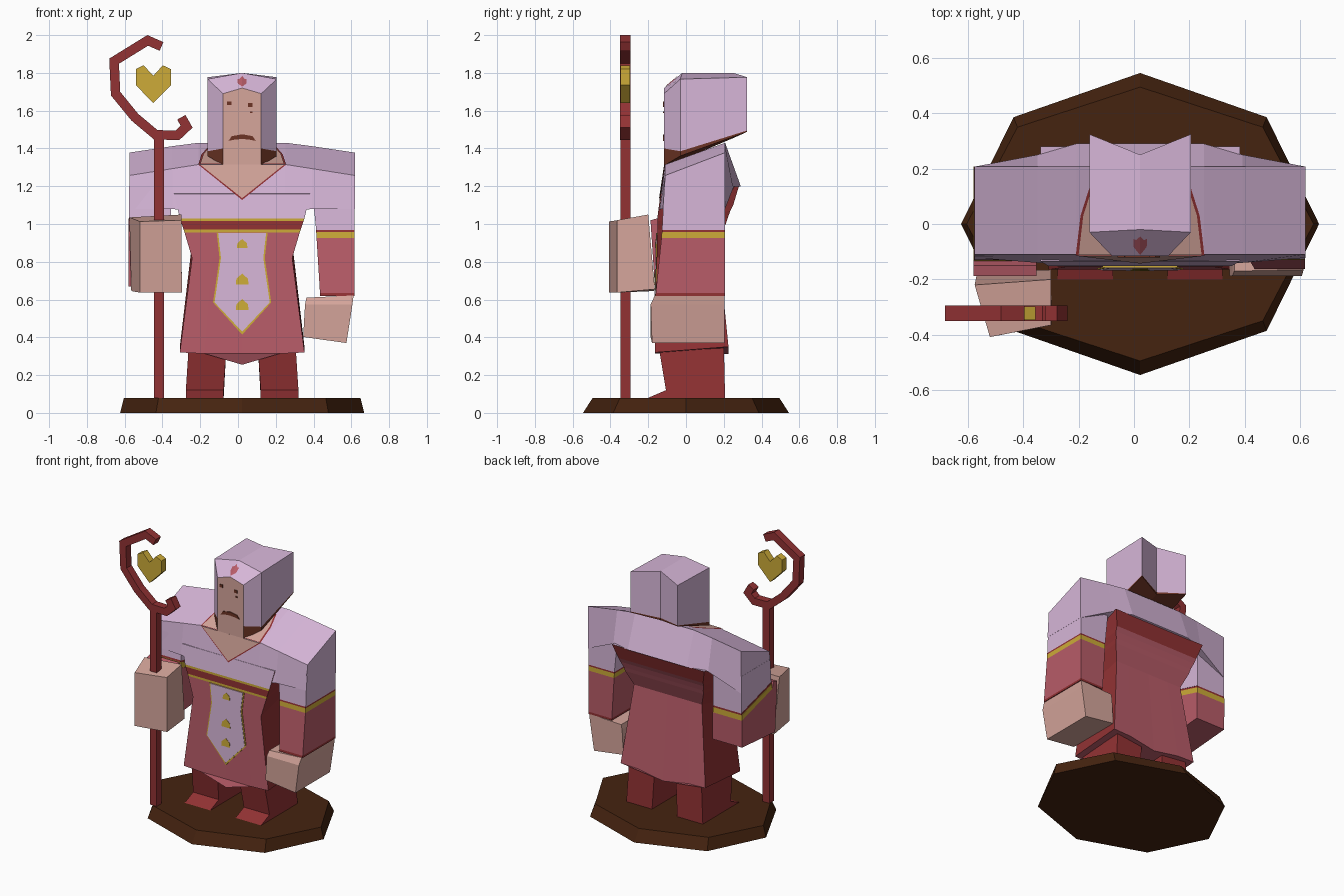
import bpy, bmesh, math
from mathutils import Vector

if "Cube" in bpy.data.objects:
    bpy.data.objects.remove(bpy.data.objects["Cube"])

C = 0.022  # symmetry plane of the figure


def material(name, r, g, b):
    m = bpy.data.materials.new(name)
    m.diffuse_color = (r, g, b, 1)
    m.use_nodes = True
    m.node_tree.nodes["Principled BSDF"].inputs["Base Color"].default_value = m.diffuse_color
    return m


LILAC = material("lilac_cloth", .68, .47, .69)
PINK = material("rose_cloth", .48, .107, .14)
RED = material("dark_red", .29, .032, .034)
GOLD = material("gold", .61, .41, .04)
SKIN = material("skin", .67, .38, .33)
HAIR = material("hair_brown", .15, .034, .018)
WOOD = material("base_brown", .06, .017, .005)


def mesh(name, verts, faces, mats, idx=None):
    """Object from verts and faces, with an optional material index per face."""
    bm = bmesh.new()
    vs = [bm.verts.new(v) for v in verts]
    for i, f in enumerate(faces):
        face = bm.faces.new([vs[k] for k in f])
        face.material_index = idx[i] if idx else 0
    bmesh.ops.recalc_face_normals(bm, faces=bm.faces)
    me = bpy.data.meshes.new(name)
    bm.to_mesh(me)
    bm.free()
    for m in mats:
        me.materials.append(m)
    ob = bpy.data.objects.new(name, me)
    bpy.context.collection.objects.link(ob)
    return ob


def loft(name, rows, mats, rule=lambda r, c: 0):
    """Skin equal rings of points, capped; rule(row, column) picks the colour."""
    n = len(rows[0])
    verts = [p for row in rows for p in row]
    faces, idx = [], []
    for r in range(len(rows) - 1):
        for c in range(n):
            d = (c + 1) % n
            faces.append((r * n + c, r * n + d, r * n + n + d, r * n + n + c))
            idx.append(rule(r, c))
    faces += [tuple(range(n)), tuple(range(len(verts) - n, len(verts)))]
    idx += [rule(0, 0), rule(len(rows) - 2, 0)]
    return mesh(name, verts, faces, mats, idx)


def prism(name, pts, axis, lo, hi, mat):
    """Extrude a 2D outline along x (outline in yz) or y (outline in xz)."""
    put = (lambda t, u, v: (t, u, v)) if axis == 'x' else (lambda t, u, v: (u, t, v))
    return loft(name, [[put(t, *p) for p in pts] for t in (lo, hi)], [mat])


def plate(name, pts, y, mat):
    """Flat painted detail facing the front; y is a function of z."""
    vs = [(x, y(z), z) for x, z in pts] + [(x, y(z) + .006, z) for x, z in pts]
    n = len(pts)
    return loft(name, [vs[:n], vs[n:]], [mat])


def rect(x0, x1, y0, y1, z):
    return [(x0, y0, z), (x1, y0, z), (x1, y1, z), (x0, y1, z)]


# Octagonal base
loft("base", [[(C + rx * math.cos(k * math.pi / 4), ry * math.sin(k * math.pi / 4), z)
               for k in range(8)] for rx, ry, z in ((.646, .545, 0), (.626, .494, .08))], [WOOD])

# Legs with toes
for s, side in ((-1, "right"), (1, "left")):
    rows = []
    for o in (.09, .29):
        rows.append([(C + s * (o + .008), -.2, .08), (C + s * (o + .008), -.106, .12),
                     (C + s * (o - .008), -.148, .37), (C + s * (o - .008), .2, .37),
                     (C + s * (o + .008), .207, .08)])
    loft(side + "_leg", rows, [RED])

# Robe: front height, back height, half width, front y, back y, hem dip
rows = []
for zf, zb, w, yf, yb, dip in (
        (.32, .35, .33, -.165, .225, .065), (.82, .90, .265, -.155, .17, 0),
        (.955, 1.0, .305, -.152, .21, 0), (.97, 1.03, .31, -.152, .22, 0),
        (1.015, 1.07, .325, -.152, .235, 0), (1.03, 1.10, .33, -.152, .25, 0),
        (1.16, 1.2, .36, -.135, .28, 0)):
    f = [(-1, 0), (-.6, .1), (0, 1), (.6, .1), (1, 0)]
    rows.append([(C + k * w, yf, zf - d * dip) for k, d in f] +
                [(C - k * w, yb, zb - d * dip * .6) for k, d in f])


def robe_colour(r, c):
    if c in (4, 9):
        return 1
    return (0, 0, 2, 1, 2, 3)[r] if c < 4 else (0, 0, 0, 0, 0, 1)[r]


loft("robe", rows, [PINK, RED, GOLD, LILAC], robe_colour)

# Shoulder cape: offset x, front bottom, front top, back top, back bottom (y, z)
half = [(.597, (-.122, 1.08), (-.11, 1.257), (.207, 1.378), (.207, 1.08)),
        (.37, (-.14, 1.08), (-.11, 1.293), (.207, 1.412), (.25, 1.19)),
        (.23, (-.148, 1.06), (-.11, 1.315), (.207, 1.43), (.29, 1.2))]
stations = [(-h[0],) + h[1:] for h in half] + half[::-1]
loft("shoulder_cape", [[(C + s[0], *p) for p in s[1:]] for s in stations], [LILAC])

# Hanging left arm, colour changing down the sleeve
arm = [(1.2, .39, -.115), (.967, .414, -.127), (.957, .414, -.128), (.925, .416, -.13),
       (.635, .434, -.16), (.62, .435, -.162)]
loft("left_arm", [rect(xi, .617, yf, .207, z) for z, xi, yf in arm],
     [LILAC, RED, GOLD, PINK], lambda r, c: (0, 1, 2, 3, 1)[r])
loft("left_hand", [
    [(.362, -.17, .61), (.612, -.165, .622), (.612, .205, .622), (.362, .205, .61)],
    [(.355, -.187, .575), (.606, -.187, .575), (.606, .205, .575), (.355, .205, .575)],
    [(.345, -.187, .402), (.574, -.18, .37), (.574, .205, .37), (.345, .205, .402)]], [SKIN])

# Bent right arm reaching forward to the staff
prism("right_upper_arm", [(-.115, 1.2), (.207, 1.2), (.207, .94), (-.128, 1.035)],
      'x', -.576, -.355, LILAC)
prism("right_arm_trim", [(-.128, 1.035), (.207, .94), (.207, .928), (-.13, 1.023)],
      'x', -.578, -.357, RED)
prism("right_arm_band", [(-.13, 1.023), (.207, .928), (.207, .89), (-.133, .985)],
      'x', -.58, -.355, GOLD)
prism("right_sleeve", [(-.133, .985), (.207, .89), (.205, .70), (-.165, .67), (-.188, 1.02),
                       (-.15, 1.03)], 'x', -.58, -.352, PINK)
loft("right_hand", [
    [(-.565, -.17, .645), (-.52, -.408, .637), (-.297, -.365, .637), (-.30, -.165, .655)],
    [(-.575, -.22, 1.035), (-.52, -.408, 1.013), (-.30, -.365, 1.02), (-.30, -.20, 1.05)]], [SKIN])

# Head: hood with pointed brow, open face and brown hair at the bottom
cols = [(0, -.116, 1.30, 1.40, 1.72), (.101, -.116, 1.31, 1.40, 1.69),
        (.183, -.03, 1.36, 1.385, 1.767), (.183, .324, 1.488, 1.495, 1.777),
        (0, .25, 1.455, 1.47, 1.80), (-.183, .324, 1.488, 1.495, 1.777),
        (-.183, -.03, 1.36, 1.385, 1.767), (-.101, -.116, 1.31, 1.40, 1.69)]
verts = [(C + c[0], c[1], c[k]) for k in (2, 3, 4) for c in cols] + [(C, -.02, 1.80)]
faces, idx = [], []
for r in range(2):
    for c in range(8):
        d = (c + 1) % 8
        faces.append((r * 8 + c, r * 8 + d, r * 8 + 8 + d, r * 8 + 8 + c))
        idx.append(1 if c in (0, 7) else (2 if r == 0 else 0))
faces += [(16, 17, 18, 24), (16, 24, 22, 23), (24, 18, 19, 20), (24, 20, 21, 22),
          (0, 4, 3, 2, 1), (0, 7, 6, 5, 4)]
idx += [0, 0, 0, 0, 2, 2]
mesh("head", verts, faces, [LILAC, SKIN, HAIR], idx)

# Face details
face_y = lambda z: -.121
for name, x, z, s in (("right_eye", -.047, 1.64, .012), ("left_eye", .066, 1.63, .012),
                      ("cheek_mark", .07, 1.592, .006)):
    plate(name, [(x - s, z - s * .8), (x + s, z - s * .8), (x + s, z + s * .8),
                 (x - s, z + s * .8)], face_y, HAIR)
m = [(0, 1.475), (.055, 1.465), (.072, 1.44), (.038, 1.447), (0, 1.45)]
plate("moustache", [(C + x, z) for x, z in m] + [(C - x, z) for x, z in m[3:0:-1]], face_y, HAIR)

# Rose emblem on the sloped brow of the hood
h = [(0, -.112), (.022, -.085), (.034, -.05), (.014, -.058), (0, -.045)]
brow = [(x, y, 1.724 + .833 * (y + .116) - .3 * x) for x, y in h]
mesh("hood_emblem", [(C + x, y, z) for x, y, z in brow] + [(C - x, y, z) for x, y, z in brow],
     [(0, 1, 2, 3, 4), (9, 8, 7, 6, 5)], [PINK])

# Open collar: skin with a red edge, on the chest and on top of the shoulders
for name, g, e, mat in (("collar_edge", .01, .003, RED), ("collar_skin", 0, .006, SKIN)):
    plate(name, [(C - .222 - g, 1.314), (C + .222 + g, 1.314), (C, 1.137 - g)],
          lambda z, e=e: -.11 - .149 * (1.315 - z) - e, mat)
    top = [(-.222 - g, -.112), (.222 + g, -.112), (.205 + g, .03), (.17 + g, .14),
           (-.17 - g, .14), (-.205 - g, .03)]
    mesh(name + "_top", [(C + x, y, 1.315 + .3628 * (y + .11) + e) for x, y in top],
         [tuple(range(6))], [mat])

# Hanging lilac panel with gold rim and gold studs
panel = [(.127, .953), (.112, .82), (.146, .585), (0, .43)]
for name, g, e, mat in (("panel_rim", .008, .004, GOLD), ("front_panel", 0, .007, LILAC)):
    pts = [(x + g if x else 0, z if x else z - 2 * g) for x, z in panel]
    plate(name, [(C + x, z) for x, z in pts] + [(C - x, z) for x, z in pts[2::-1]],
          lambda z, e=e: -.155 - .02 * (.82 - z) - e, mat)
for i, (z, s) in enumerate(((.89, .028), (.70, .034), (.565, .034))):
    plate("panel_stud_%d" % i, [(C + s * a, z + s * b) for a, b in
          ((-1, -.6), (1, -.6), (.9, .3), (0, 1.1), (-.9, .3))],
          lambda z: -.155 - .02 * (.82 - z) - .0095, GOLD)

# Staff: square rod, and a crook swept as a mitred square bar
loft("staff_rod", [rect(-.445, -.391, -.347, -.295, z) for z in (.08, 1.47)], [RED])
path = [Vector(p) for p in ((-.30, 1.565), (-.272, 1.515), (-.32, 1.47), (-.435, 1.472),
                            (-.546, 1.565), (-.648, 1.69), (-.656, 1.862), (-.478, 1.972),
                            (-.405, 1.94))]
rows = []
for i, p in enumerate(path):
    a = (p - path[max(i - 1, 0)]).normalized()
    b = (path[min(i + 1, len(path) - 1)] - p).normalized()
    t = (a + b).normalized()
    n = Vector((-t.y, t.x))
    w = .025 / max((t.dot(a) if i else t.dot(b)), .75)
    rows.append([(p.x + k * n.x * w, y, p.y + k * n.y * w)
                 for k, y in ((1, -.35), (-1, -.35), (-1, -.295), (1, -.295))])
loft("staff_crook", rows, [RED])

# Gold heart inside the crook
prism("staff_heart", [(-.541, 1.82), (-.5, 1.84), (-.448, 1.785), (-.398, 1.84), (-.355, 1.82),
                      (-.355, 1.735), (-.448, 1.64), (-.541, 1.735)], 'y', -.346, -.297, GOLD)
